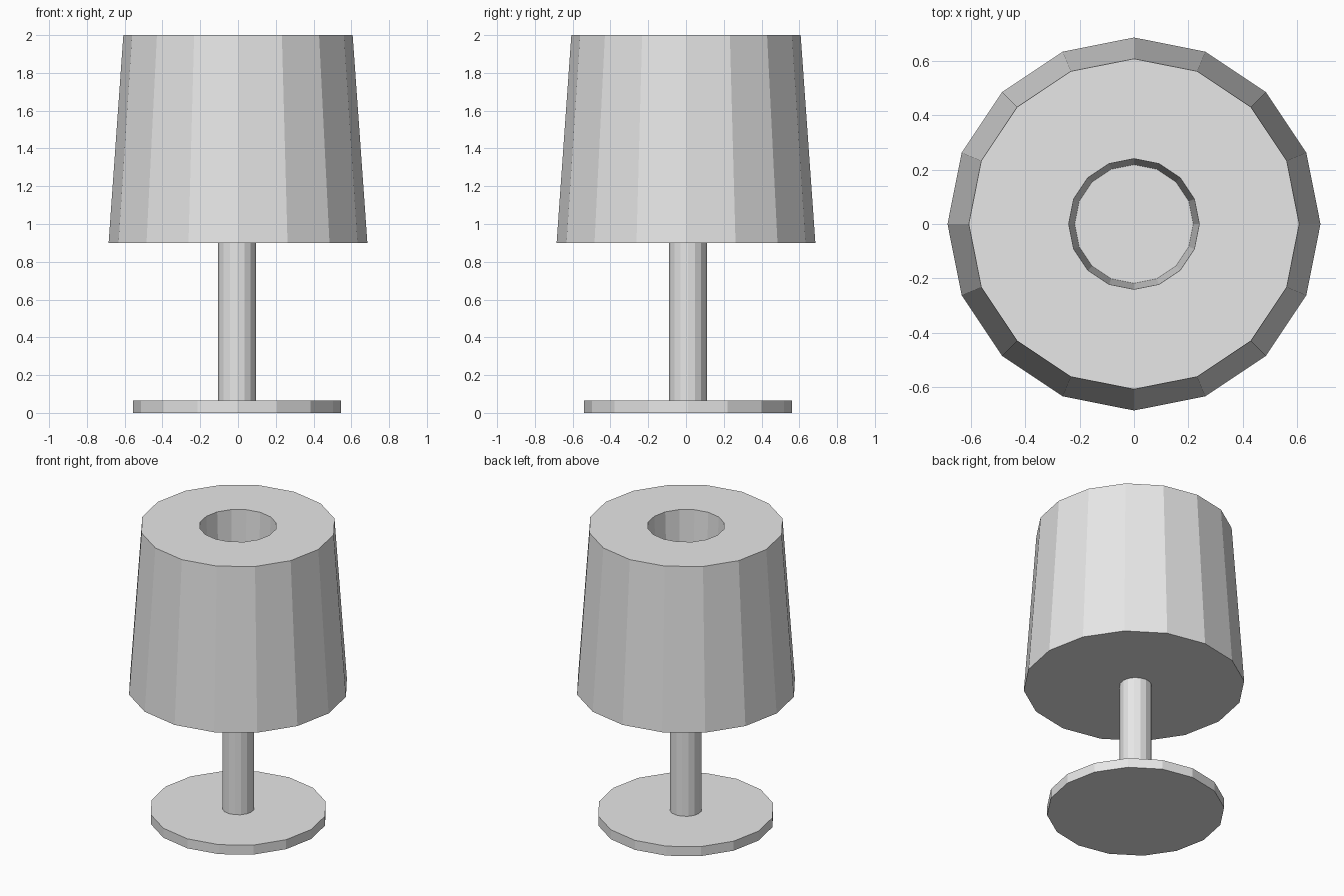
import bpy
import bmesh
from math import cos, sin, tau

SIDES = 16

cube = bpy.data.objects.get("Cube")
if cube:
    bpy.data.objects.remove(cube, do_unlink=True)

grey = bpy.data.materials.new("light_grey")
grey.use_nodes = True
colour = (0.8, 0.8, 0.8, 1)
grey.diffuse_color = colour
grey.node_tree.nodes["Principled BSDF"].inputs["Base Color"].default_value = colour


def turned(name, profile, location=(0, 0, 0)):
    """Sweep (radius, height) rings into a faceted solid, capped at both ends."""
    bm = bmesh.new()
    rings = [[bm.verts.new((r * cos(tau * i / SIDES), r * sin(tau * i / SIDES), z))
              for i in range(SIDES)] for r, z in profile]
    for low, high in zip(rings, rings[1:]):
        for i in range(SIDES):
            j = (i + 1) % SIDES
            bm.faces.new((low[i], low[j], high[j], high[i]))
    bm.faces.new(rings[0][::-1])
    bm.faces.new(rings[-1])
    mesh = bpy.data.meshes.new(name)
    bm.to_mesh(mesh)
    bm.free()
    mesh.materials.append(grey)
    obj = bpy.data.objects.new(name, mesh)
    obj.location = location
    bpy.context.collection.objects.link(obj)
    return obj


# Foot and stem sit very slightly off the shade's axis
foot_centre = (-0.005, 0.01, 0)
turned("lamp_base", [(0.55, 0), (0.55, 0.065)], foot_centre)
turned("lamp_stem", [(0.1, 0.06), (0.1, 0.91)], foot_centre)

# Tapered shade with a recessed well in its top
turned("lamp_shade", [(0.685, 0.9), (0.607, 2), (0.24, 2), (0.218, 1.5)])
